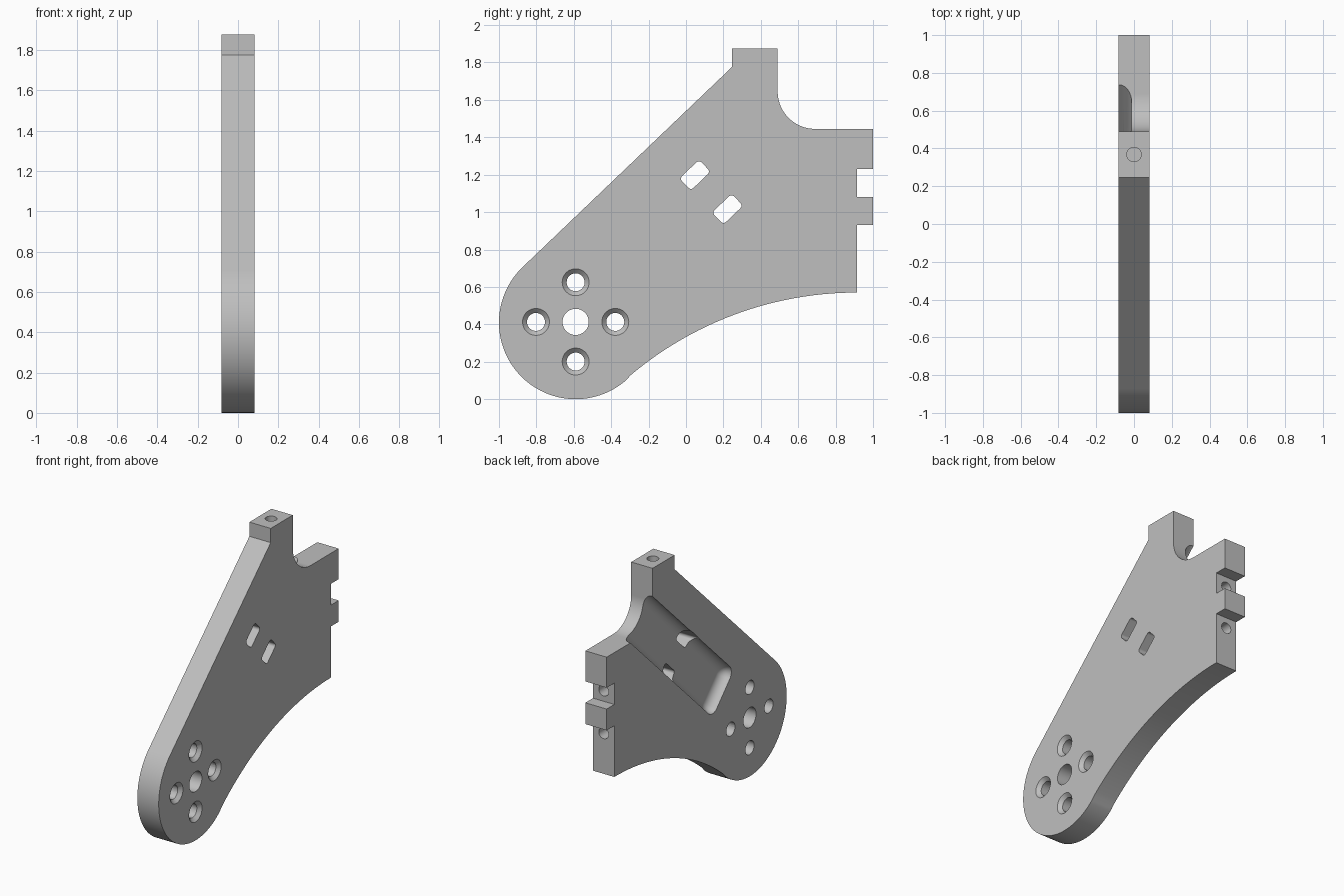
import bpy, bmesh, math
from math import cos, sin, radians, degrees, pi
from mathutils import Matrix, Vector

cube = bpy.data.objects.get("Cube")
if cube:
    bpy.data.objects.remove(cube, do_unlink=True)

HALF = 0.083                      # half of the plate thickness
PIVOT, ROUND = (-0.59, 0.41), 0.41
SHOULDER = (0.245, 1.775)         # top of the long sloping edge

grey = bpy.data.materials.new("plain_grey")
grey.use_nodes = True
grey.diffuse_color = (0.52, 0.52, 0.52, 1)
grey.node_tree.nodes["Principled BSDF"].inputs["Base Color"].default_value = grey.diffuse_color


def arc(center, r, a0, a1, n):
    """Points on an arc in the side (y, z) plane, angles in degrees."""
    angles = [radians(a0 + (a1 - a0) * i / n) for i in range(n + 1)]
    return [(center[0] + r * cos(a), center[1] + r * sin(a)) for a in angles]


def to_object(bm, name):
    bmesh.ops.recalc_face_normals(bm, faces=bm.faces)
    mesh = bpy.data.meshes.new(name)
    bm.to_mesh(mesh)
    bm.free()
    mesh.materials.append(grey)
    obj = bpy.data.objects.new(name, mesh)
    bpy.context.collection.objects.link(obj)
    return obj


def prism(name, profile, x0, x1):
    """Side profile extruded across the thickness."""
    bm = bmesh.new()
    face = bm.faces.new([bm.verts.new((x0, y, z)) for y, z in profile])
    geo = bmesh.ops.extrude_face_region(bm, geom=[face])["geom"]
    moved = [v for v in geo if isinstance(v, bmesh.types.BMVert)]
    bmesh.ops.translate(bm, verts=moved, vec=(x1 - x0, 0, 0))
    return to_object(bm, name)


def cone(name, center, axis, r1, r2, depth):
    bm = bmesh.new()
    turn = Vector(axis).to_track_quat("Z", "Y").to_matrix().to_4x4()
    bmesh.ops.create_cone(bm, cap_ends=True, segments=40, radius1=r1, radius2=r2,
                          depth=depth, matrix=Matrix.Translation(center) @ turn)
    return to_object(bm, name)


def cut(target, cutter):
    cutter.hide_render = True
    mod = target.modifiers.new("cut", "BOOLEAN")
    mod.operation, mod.solver, mod.object = "DIFFERENCE", "EXACT", cutter
    bpy.context.view_layer.objects.active = target
    bpy.ops.object.modifier_apply(modifier=mod.name)
    bpy.data.objects.remove(cutter, do_unlink=True)


# Plate outline: round foot, sweeping underside, notched back, post on top
dy, dz = SHOULDER[0] - PIVOT[0], SHOULDER[1] - PIVOT[1]
tangent = degrees(math.atan2(dz, dy) + math.acos(ROUND / math.hypot(dy, dz)))
slope = radians(tangent - 90)
sweep_r, sweep_c = 1.88, (0.915, -1.31)
join = degrees(math.atan2(PIVOT[1] - sweep_c[1], PIVOT[0] - sweep_c[0]))
outline = arc(PIVOT, ROUND, tangent, join + 180, 60)
outline += arc(sweep_c, sweep_r, join, 90, 40)[1:]
outline += [(0.915, 0.93), (1, 0.93), (1, 1.08), (0.915, 1.08),
            (0.915, 1.23), (1, 1.23), (1, 1.445)]
outline += arc((0.69, 1.645), 0.2, 270, 180, 24)
outline += [(0.49, 1.875), (0.245, 1.875), SHOULDER]
plate = prism("bracket_plate", outline, -HALF, HALF)

# Recessed channel on the right face, running along the slope into the notch
bm = bmesh.new()
lo, hi = Vector((-0.3, 0.265, 0.536)), Vector((-0.012, 1.8, 0.874))
bmesh.ops.create_cube(bm, size=1, matrix=Matrix.Translation((lo + hi) / 2)
                      @ Matrix.Diagonal((*(hi - lo), 1)))
bmesh.ops.bevel(bm, geom=bm.edges[:], offset=0.065, segments=8, profile=0.5, affect="EDGES")
bmesh.ops.transform(bm, matrix=Matrix.Rotation(slope, 4, "X"), verts=bm.verts)
cut(plate, to_object(bm, "channel_cutter"))

# Two rounded slots parallel to the slope
for cy, cz in ((0.048, 1.198), (0.222, 1.016)):
    a, b, r = 0.0725, 0.044, 0.02
    corners = []
    for i, (su, sv) in enumerate(((1, 1), (-1, 1), (-1, -1), (1, -1))):
        corners += arc((su * (a - r), sv * (b - r)), r, 90 * i, 90 * i + 90, 6)
    profile = [(cy + u * cos(slope) - v * sin(slope), cz + u * sin(slope) + v * cos(slope))
               for u, v in corners]
    cut(plate, prism("slot_cutter", profile, -0.2, 0.2))

# Centre hole with four countersunk screw holes around it
py, pz = PIVOT
cut(plate, cone("hub_cutter", (0, py, pz + 0.003), (1, 0, 0), 0.07, 0.07, 0.5))
for i in range(4):
    hy, hz = py + 0.212 * cos(i * pi / 2), pz + 0.003 + 0.212 * sin(i * pi / 2)
    cut(plate, cone("screw_cutter", (0, hy, hz), (1, 0, 0), 0.048, 0.048, 0.5))
    cut(plate, cone("countersink_cutter", (HALF - 0.01, hy, hz), (1, 0, 0), 0.042, 0.082, 0.04))

# Blind holes in the post top and the back edge
cut(plate, cone("post_hole_cutter", (0, 0.368, 1.875), (0, 0, 1), 0.038, 0.038, 0.4))
for z in (1.155, 0.855):
    cut(plate, cone("edge_hole_cutter", (0, 0.915, z), (0, 1, 0), 0.038, 0.038, 0.4))

# Smooth curved walls, crisp flat faces
bpy.ops.object.select_all(action="DESELECT")
plate.select_set(True)
bpy.context.view_layer.objects.active = plate
bpy.ops.object.shade_smooth_by_angle(angle=radians(30))
weighted = plate.modifiers.new("flat_faces", "WEIGHTED_NORMAL")
weighted.keep_sharp = True
